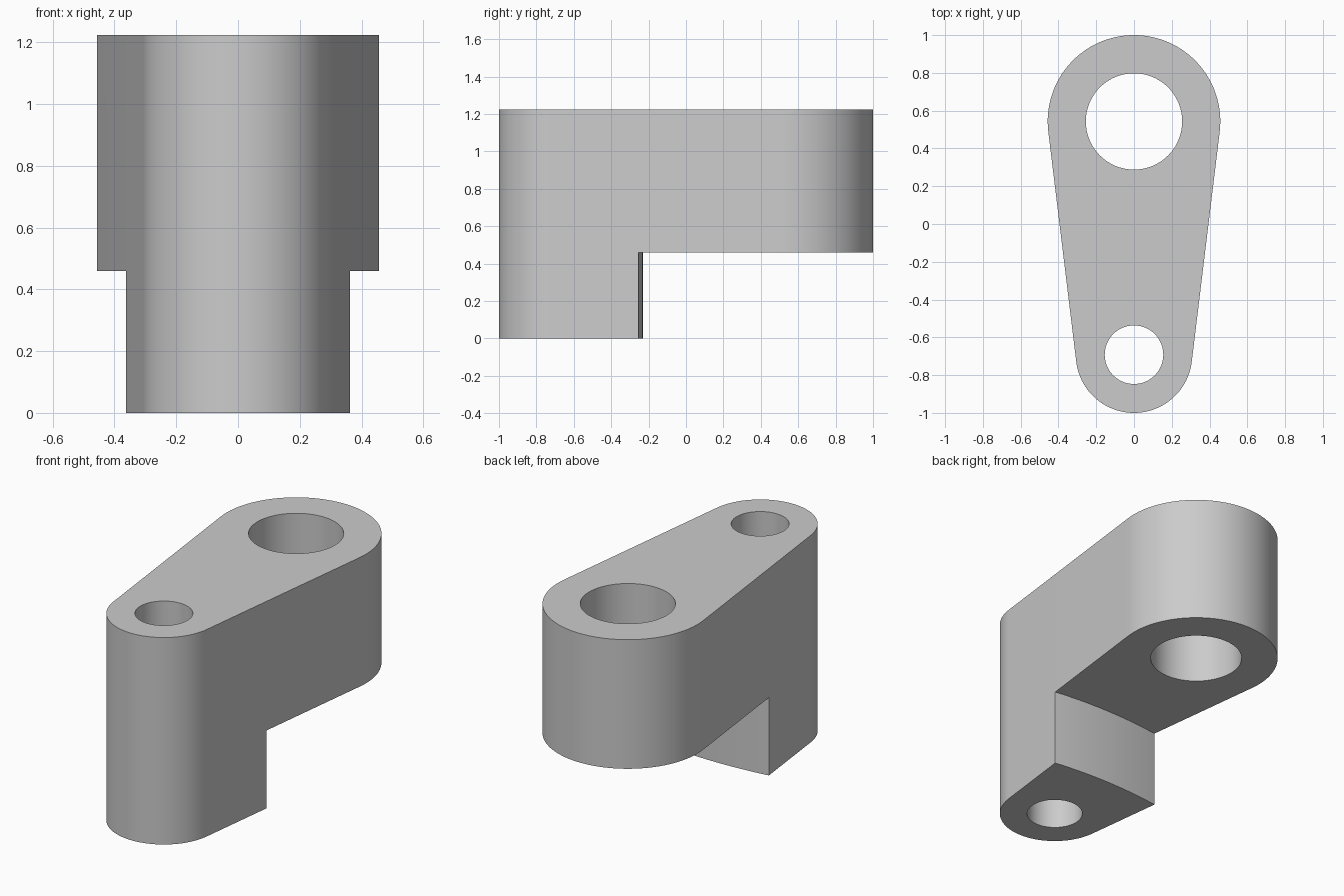
import bpy
import bmesh
from math import asin, cos, sin, pi, radians, sqrt

HEIGHT, STEP = 1.223, 0.46
BIG_Y, BIG_R, BIG_HOLE = 0.543, 0.457, 0.255
SMALL_Y, SMALL_R, SMALL_HOLE = -0.692, 0.308, 0.155

cube = bpy.data.objects.get("Cube")
if cube:
    bpy.data.objects.remove(cube, do_unlink=True)

# Plain grey material
grey = bpy.data.materials.new("light grey")
grey.use_nodes = True
colour = (0.6, 0.6, 0.6, 1)
grey.diffuse_color = colour
grey.node_tree.nodes["Principled BSDF"].inputs["Base Color"].default_value = colour


def arc(cy, r, start, end, n):
    """Points on an arc centred on the y axis."""
    angles = [start + (end - start) * i / n for i in range(n + 1)]
    return [(r * cos(a), cy + r * sin(a)) for a in angles]


def prism(name, outline, z0, z1):
    """Extrude a counter-clockwise outline from z0 to z1."""
    bm = bmesh.new()
    base = bm.faces.new([bm.verts.new((x, y, z0)) for x, y in outline])
    side = bmesh.ops.extrude_face_region(bm, geom=[base])["geom"]
    top = [v for v in side if isinstance(v, bmesh.types.BMVert)]
    bmesh.ops.translate(bm, verts=top, vec=(0, 0, z1 - z0))
    bmesh.ops.recalc_face_normals(bm, faces=bm.faces)
    mesh = bpy.data.meshes.new(name)
    bm.to_mesh(mesh)
    bm.free()
    mesh.materials.append(grey)
    obj = bpy.data.objects.new(name, mesh)
    bpy.context.collection.objects.link(obj)
    return obj


# Tapered arm: two round ends joined by their common tangents
tilt = asin((BIG_R - SMALL_R) / (BIG_Y - SMALL_Y))
outline = arc(BIG_Y, BIG_R, -tilt, pi + tilt, 64)
outline += arc(SMALL_Y, SMALL_R, pi + tilt, 2 * pi - tilt, 56)
arm = prism("lever_arm", outline, 0, HEIGHT)

# Cutters: two through holes and the step with its gently bowed wall
cutters = [
    prism("big_hole_cutter", arc(BIG_Y, BIG_HOLE, 0, 2 * pi, 96)[:-1], -0.1, HEIGHT + 0.1),
    prism("small_hole_cutter", arc(SMALL_Y, SMALL_HOLE, 0, 2 * pi, 72)[:-1], -0.1, HEIGHT + 0.1),
]
bow, crest, half = 2.65, -0.23, 0.6
spread = asin(half / bow)
wall = arc(crest - bow, bow, pi / 2 + spread, pi / 2 - spread, 40)
cutters.append(prism("step_cutter", wall + [(half, 1.2), (-half, 1.2)], -0.1, STEP))

for cutter in cutters:
    cutter.hide_render = True
    cut = arm.modifiers.new(cutter.name, "BOOLEAN")
    cut.operation = "DIFFERENCE"
    cut.solver = "EXACT"
    cut.object = cutter

# Apply the cuts and drop the cutters
bpy.ops.object.select_all(action="DESELECT")
arm.select_set(True)
bpy.context.view_layer.objects.active = arm
for cutter in cutters:
    bpy.ops.object.modifier_apply(modifier=cutter.name)
    bpy.data.objects.remove(cutter, do_unlink=True)
bpy.ops.object.shade_smooth_by_angle(angle=radians(30))
